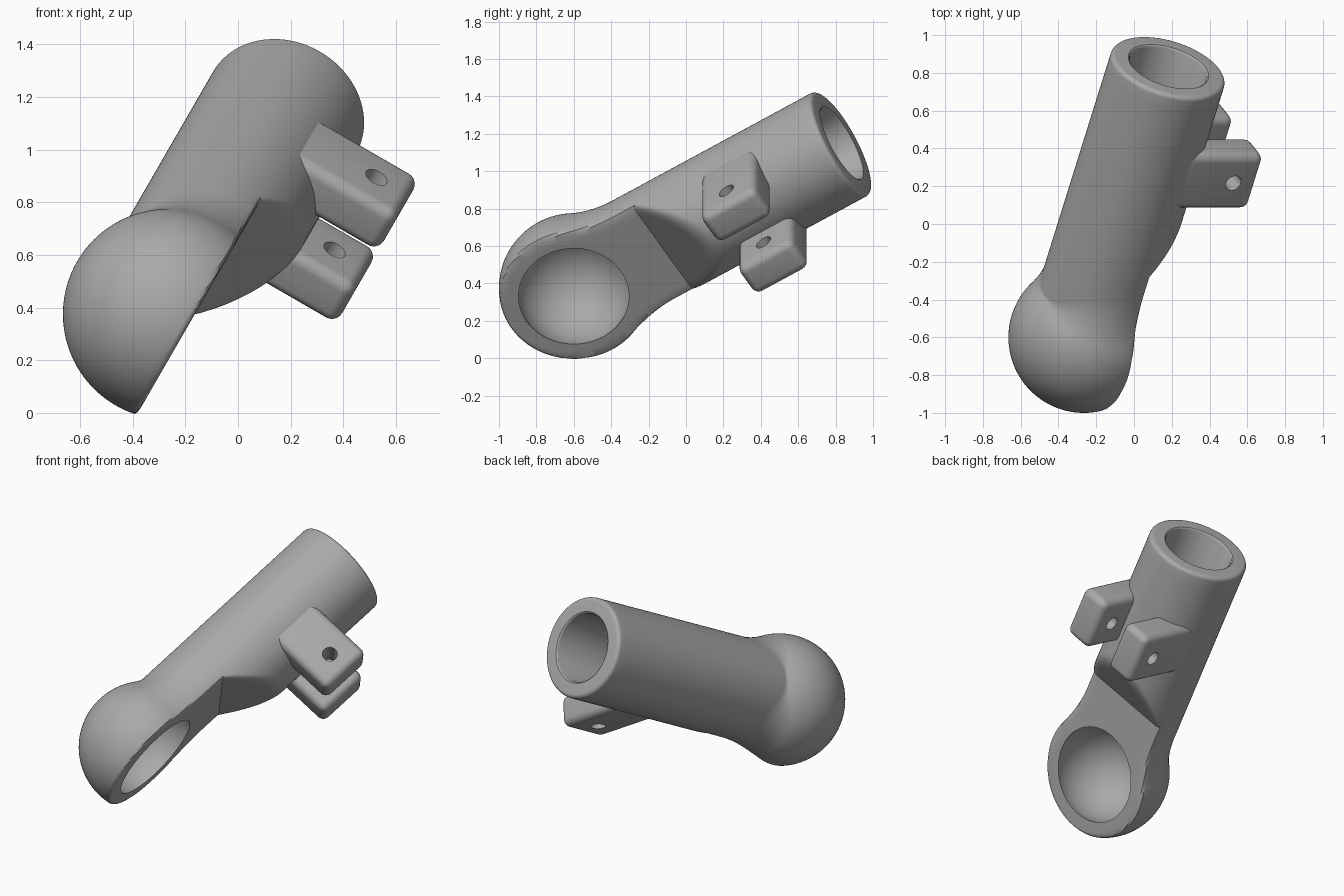
import bpy, bmesh
from math import sin, cos, pi, sqrt, radians
from mathutils import Matrix, Vector

cube = bpy.data.objects.get("Cube")
if cube:
    bpy.data.objects.remove(cube, do_unlink=True)

grey = bpy.data.materials.new("plain grey")
grey.use_nodes = True
GREY = (0.4, 0.4, 0.4, 1)
grey.diffuse_color = GREY
grey.node_tree.nodes["Principled BSDF"].inputs["Base Color"].default_value = GREY

# Frame of the part: x along the tube, y sideways, z out of the flat cut
normal = Vector((cos(radians(30)), 0, -0.5))
slope = Vector((0.5, 0, cos(radians(30))))
turn = radians(32)
along = Vector((0, cos(turn), 0)) + slope * sin(turn)
side = normal.cross(along)
frame = Matrix((along, side, normal)).transposed().to_4x4()
frame.translation = (-0.265, -0.6, 0.375)

BALL, TUBE, LENGTH, EDGE = 0.4, 0.313, 1.69, 0.025
FLAT, RAMP_START, RAMP_SLOPE = 0.0875, 0.56, 0.8


def make(name, bm):
    bmesh.ops.recalc_face_normals(bm, faces=bm.faces)
    mesh = bpy.data.meshes.new(name)
    bm.to_mesh(mesh)
    bm.free()
    mesh.materials.append(grey)
    ob = bpy.data.objects.new(name, mesh)
    bpy.context.collection.objects.link(ob)
    ob.matrix_world = frame
    return ob


def skin(name, rings):
    """Closed surface through a row of equal rings."""
    bm = bmesh.new()
    rows = [[bm.verts.new(p) for p in ring] for ring in rings]
    for a, b in zip(rows, rows[1:]):
        for i in range(len(a)):
            bm.faces.new((a[i - 1], a[i], b[i], b[i - 1]))
    bm.faces.new(rows[0])
    bm.faces.new(rows[-1])
    return make(name, bm)


def cut(ob, cutters):
    bpy.context.view_layer.objects.active = ob
    for c in cutters:
        mod = ob.modifiers.new("cut", 'BOOLEAN')
        mod.operation, mod.solver, mod.object = 'DIFFERENCE', 'EXACT', c
        bpy.ops.object.modifier_apply(modifier=mod.name)


def outer_radius(x, nz):
    """Ball and tube, with a neck blend that fades out towards the back."""
    blend = 0.01 + 0.8 * (1 - max(0, -nz) ** 2)
    end = sqrt((BALL + blend) ** 2 - (TUBE + blend) ** 2)
    start = end * BALL / (BALL + blend)
    if x < start:
        return sqrt(max(BALL ** 2 - x * x, 0))
    if x < end:
        return TUBE + blend - sqrt(blend ** 2 - (end - x) ** 2)
    over = max(0, x - LENGTH + EDGE)
    return TUBE - EDGE + sqrt(max(EDGE ** 2 - over ** 2, 0))


def body_radius(x, nz):
    r = outer_radius(x, nz)
    if nz < 0.02:
        return r
    clip = (FLAT + max(0, x - RAMP_START) * RAMP_SLOPE) / nz
    soft = 0.045
    h = max(soft - abs(r - clip), 0) / soft
    return min(r, clip) - h * h * soft / 4


# Body: ball end, neck and tube, trimmed by the flat and the ramp
steps = [-BALL * cos(0.04 + i * (pi / 2 - 0.04) / 40) for i in range(41)]
steps += [0.01 * i for i in range(1, 100)]
steps += [1 + i * (LENGTH - EDGE - 1) / 12 for i in range(13)]
steps += [LENGTH - EDGE + EDGE * sin(i * pi / 12) for i in range(1, 7)]
SIDES = 192
rings = []
for x in steps:
    ring = []
    for i in range(SIDES):
        ny, nz = sin(2 * pi * i / SIDES), cos(2 * pi * i / SIDES)
        r = body_radius(x, nz)
        ring.append((x, r * ny, r * nz))
    rings.append(ring)
body = skin("socket_and_tube_body", rings)

# Cutters: round socket, tube bore with an eased mouth, cross bolt hole
bm = bmesh.new()
bmesh.ops.create_uvsphere(bm, u_segments=96, v_segments=48, radius=0.308)
socket = make("socket_cutter", bm)

bore_profile = [(0.9, 0.21), (LENGTH - 0.015, 0.21), (LENGTH - 0.005, 0.214),
                (LENGTH + 0.003, 0.225), (LENGTH + 0.1, 0.225)]
bore = skin("bore_cutter", [[(x, r * sin(2 * pi * i / 96), r * cos(2 * pi * i / 96))
                             for i in range(96)] for x, r in bore_profile])

bolt = skin("bolt_cutter", [[(1.14 + 0.045 * sin(2 * pi * i / 32), y,
                              0.425 + 0.045 * cos(2 * pi * i / 32))
                             for i in range(32)] for y in (-0.5, 0.5)])

# Clamp lugs: a mirrored pair of rounded blocks
lugs = []
for name, s in (("upper_clamp_lug", 1), ("lower_clamp_lug", -1)):
    bm = bmesh.new()
    bmesh.ops.create_cube(bm, size=1)
    bmesh.ops.scale(bm, vec=(0.34, 0.195, 0.52), verts=bm.verts)
    bmesh.ops.translate(bm, vec=(1.14, s * 0.1875, 0.31), verts=bm.verts)
    bmesh.ops.bevel(bm, geom=bm.edges[:], offset=0.045, segments=6,
                    profile=0.5, affect='EDGES')
    lugs.append(make(name, bm))

cut(body, [socket, bore])
for lug in lugs:
    cut(lug, [bore, bolt])
for c in (socket, bore, bolt):
    bpy.data.objects.remove(c, do_unlink=True)

# Smooth shading with crisp rims
bpy.ops.object.select_all(action='DESELECT')
for ob in [body] + lugs:
    ob.select_set(True)
bpy.context.view_layer.objects.active = body
bpy.ops.object.shade_smooth_by_angle(angle=radians(30))
